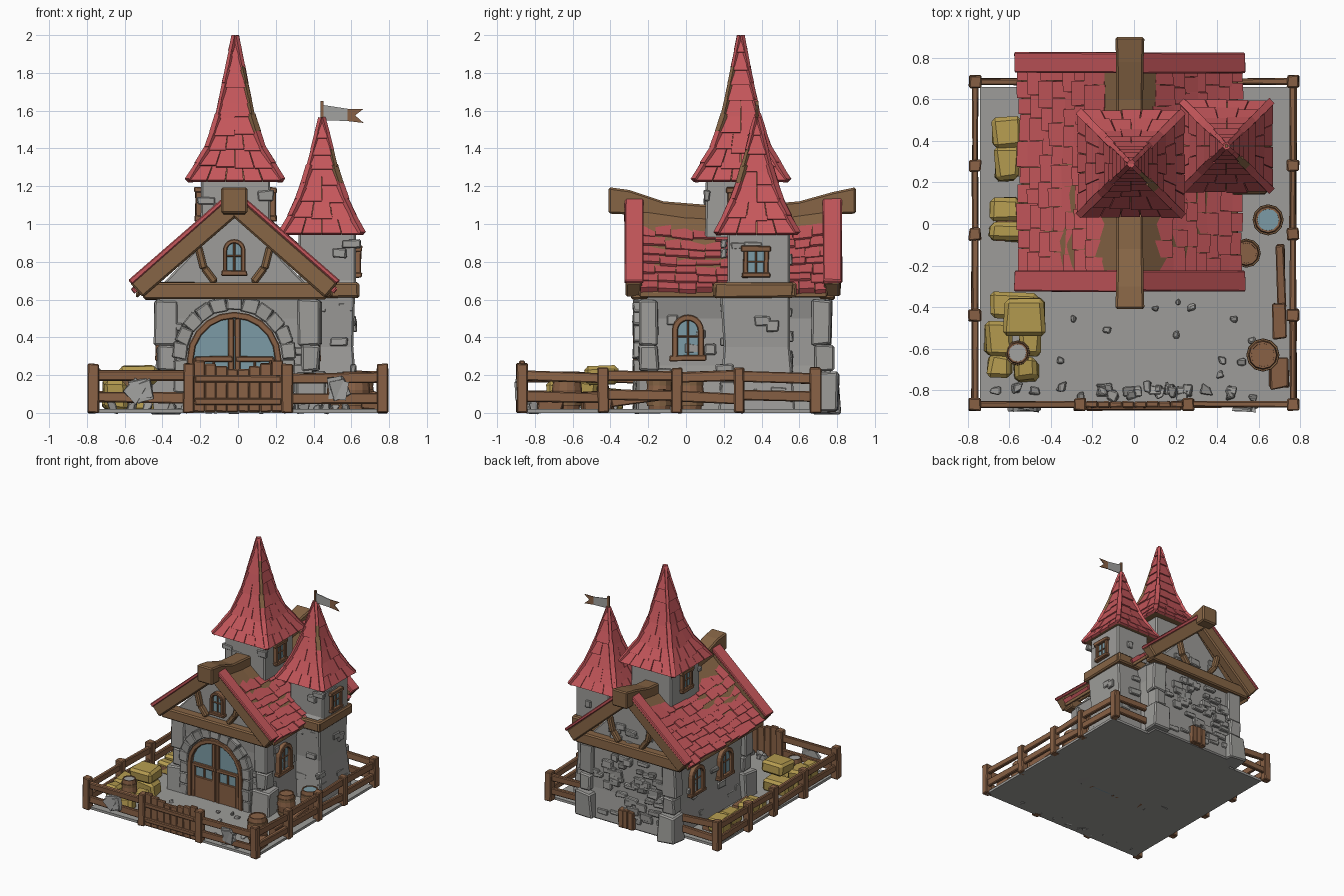
import bpy, bmesh, math, random
from mathutils import Matrix, Vector as V

random.seed(4)
rnd = random.uniform
cube = bpy.data.objects.get("Cube")
if cube:
    bpy.data.objects.remove(cube)


def material(name, *rgb):
    m = bpy.data.materials.new(name)
    m.use_nodes = True
    m.diffuse_color = (*rgb, 1)
    m.node_tree.nodes["Principled BSDF"].inputs["Base Color"].default_value = (*rgb, 1)
    return m


RED = material("red_shingle", .56, .095, .105)
WOOD = material("brown_wood", .25, .12, .06)
TIMBER = material("roof_timber", .24, .13, .06)
STONE = material("grey_stone", .34, .335, .32)
GLASS = material("blue_glass", .2, .33, .38)
STRAW = material("straw", .46, .33, .08)
CLOTH = material("pale_cloth", .36, .36, .35)


def turn(x, y, z, deg=0):
    return Matrix.Translation((x, y, z)) @ Matrix.Rotation(math.radians(deg), 4, 'Z')


class Part:
    """Collects solids of one colour into one object."""
    def __init__(self, name, mat, bevel=0):
        self.name, self.mat, self.bevel = name, mat, bevel
        self.bm, self.M = bmesh.new(), Matrix()

    def loft(self, rings):
        rows = [[self.bm.verts.new(self.M @ V(p)) for p in r] for r in rings]
        n = len(rows[0])
        for a, b in zip(rows, rows[1:]):
            for i in range(n):
                self.bm.faces.new((a[i], a[(i + 1) % n], b[(i + 1) % n], b[i]))
        self.bm.faces.new(rows[0])
        self.bm.faces.new(rows[-1])

    def box(self, c, size, jitter=0, rot=None):
        ring = lambda k: [V(c) + (rot or Matrix.Identity(3)) @ V(
            (x * size[0] / 2 + rnd(-jitter, jitter), y * size[1] / 2 + rnd(-jitter, jitter),
             k * size[2] / 2 + rnd(-jitter, jitter)))
            for x, y in ((-1, -1), (1, -1), (1, 1), (-1, 1))]
        self.loft([ring(-1), ring(1)])

    def bar(self, a, b, w, h, jitter=0):
        d = V(b) - V(a)
        rot = d.to_track_quat('Y', 'Z').to_matrix()
        self.box((V(a) + V(b)) / 2, (w, d.length, h), jitter, rot)

    def blocks(self, rings):
        """Square tapered wall from (x0, x1, y0, y1, z) rings."""
        self.loft([[(a, c, z), (b, c, z), (b, d, z), (a, d, z)] for a, b, c, d, z in rings])

    def shingle(self, a, b, c, d, hint, t=.02):
        a, b, c, d = map(V, (a, b, c, d))
        n = (b - a).cross(d - a).normalized()
        n = n if n.dot(V(hint)) > 0 else -n
        self.loft([[a - n * .005, b - n * .005, c - n * .005, d - n * .005],
                   [a + n * t, b + n * t, c + n * t * .3, d + n * t * .3]])

    def done(self):
        bmesh.ops.recalc_face_normals(self.bm, faces=self.bm.faces)
        me = bpy.data.meshes.new(self.name)
        self.bm.to_mesh(me)
        me.materials.append(self.mat)
        ob = bpy.data.objects.new(self.name, me)
        bpy.context.collection.objects.link(ob)
        if self.bevel:
            m = ob.modifiers.new("worn_edges", 'BEVEL')
            m.width, m.segments = self.bevel, 1


# Ground and house walls
part = Part("floor", STONE)
part.blocks([(-.74, .77, -.87, .66, 0), (-.74, .77, -.87, .66, .02)])
part.done()
walls = Part("house_walls", STONE, .01)
walls.blocks([(-.42, .42, -.24, .76, 0), (-.395, .395, -.23, .74, .25), (-.4, .4, -.23, .74, .5),
              (-.43, .43, -.24, .74, .62)])
walls.loft([[(-.46, y, .62), (.42, y, .62), (-.02, y, 1.08)] for y in (-.22, .72)])
walls.blocks([(.3, .64, .17, .58, 0), (.31, .61, .2, .55, .35), (.3, .62, .18, .55, .63),
              (.32, .625, .22, .55, .7), (.32, .625, .22, .55, .98)])
walls.blocks([(-.2, .175, .1, .48, .8), (-.195, .17, .105, .475, 1.26)])
for x in (-.38, .38):
    for y, dy in ((-.2, .14), (.74, .14)):
        walls.box((x, y, .11), (.15, dy, .22), .012)
        walls.box((x, y - .01 if y > 0 else y, .29), (.1, .1, .13), .008)
        walls.box((x, y - .02 if y > 0 else y, .48), (.12, .1, .24), .008)
walls.done()

# Raised stones on the walls: origin, facing, width, height, count
stones = Part("wall_stones", STONE, .006)
for o, deg, w, h, count in (((0, .75, .05), 180, .62, .52, 55), ((.398, -.02, .05), 90, .36, .5, 5),
                            ((-.398, .25, .05), 270, .8, .5, 10), ((.612, .375, .05), 90, .34, .5, 9),
                            ((-.02, -.228, .1), 0, .74, .45, 8), ((-.02, .72, .68), 180, .42, .16, 9),
                            ((.465, .55, .05), 180, .3, .85, 10), ((.615, .38, .75), 90, .28, .18, 3),
                            ((-.015, .11, 1.0), 0, .34, .2, 5), ((.49, .2, .1), 0, .24, .8, 6)):
    stones.M = turn(*o, deg)
    for i in range(count):
        stones.box((rnd(-w, w) / 2, 0, rnd(0, h)), (rnd(.05, .11), .03, rnd(.03, .06)), .006)
stones.M = Matrix()
for i in range(26):
    stones.box((rnd(-.7, .7), rnd(-.84, -.78), .03), (.045, .04, .05), .016)
for i in range(12):
    stones.box((rnd(-.4, .6), rnd(-.75, -.35), .025), (.03, .03, .03), .01)


# Windows and door
def arch(w, h, n=10):
    r = w / 2
    curve = [(-r * math.cos(math.pi * i / n), h - r + r * math.sin(math.pi * i / n)) for i in range(n + 1)]
    return [(-r, 0), *curve, (r, 0)]


def arch_frame(part, w, h, t, y0, y1):
    part.loft([[(a, y0, b), (a, y1, b), (c, y1, d), (c, y0, d)]
               for (a, b), (c, d) in zip(arch(w, h), arch(w - 2 * t, h - t))])


glass, frames = Part("window_glass", GLASS), Part("window_frames", WOOD, .005)


def window(o, deg, w, h, arched=True):
    glass.M = frames.M = turn(*o, deg)
    shape = arch(w * .9, h * .95) if arched else [(-w * .45, 0), (-w * .45, h), (w * .45, h), (w * .45, 0)]
    glass.loft([[(x, y, z) for x, z in shape] for y in (-.022, -.014)])
    if arched:
        arch_frame(frames, w, h, w * .19, -.045, .03)
    else:
        for s in (-1, 1):
            frames.box((s * w * .42, -.01, h / 2), (w * .2, .06, h), .004)
        frames.box((0, -.015, h), (w * 1.2, .06, .03), .003)
    frames.box((0, -.015, 0), (w * 1.15, .06, .03), .003)
    frames.box((0, -.02, h / 2), (.012, .02, h * .9))
    frames.box((0, -.02, h * .5), (w * .8, .02, .01))


window((.393, .01, .29), 90, .17, .23)
for y in (.08, .45):
    window((-.393, y, .29), 270, .17, .23)
window((-.02, -.215, .74), 0, .12, .18)
window((.612, .37, .73), 90, .13, .14, False)
window((.16, .29, 1.03), 90, .13, .15, False)
window((-.185, .29, 1.03), 270, .13, .15, False)

glass.M = frames.M = stones.M = turn(-.02, -.235, 0)
glass.loft([[(x, y, z) for x, z in arch(.46, .52)] for y in (-.018, -.01)])
arch_frame(frames, .5, .535, .035, -.045, .03)
for x in (-.2, -.018, .018, .2):
    centre = abs(x) < .1
    frames.box((x, -.02, .25 if centre else .15), (.03, .03, .5 if centre else .28), .002)
for x in (-.108, .108):
    frames.box((x, -.018, .1), (.2, .025, .18))
    frames.box((x, -.02, .285), (.2, .035, .03), .002)
    frames.box((x, -.018, .23), (.012, .02, .1))
for i in range(11):
    a = math.pi * (i + .5) / 11
    rot = Matrix.Rotation(math.pi / 2 - a, 3, 'Y')
    stones.box((.29 * math.cos(a), -.01, .29 + .29 * math.sin(a)), (.085, .07, .075), .006, rot)
for s in (-1, 1):
    for z in (.06, .15, .24):
        stones.box((s * .285, -.01, z), (.07, .07, .09), .006)
frames.M = turn(0, .76, 0, 180)
for x in (-.045, 0, .045):
    frames.box((x, -.01, .08), (.046, .05, .15), .004)
for p in (glass, frames, stones):
    p.done()

# Main roof: timber deck, shingle rows, rakes
CX = -.02


def slope(side, s, y, lift=0):
    sag = .05 * s * math.sin(math.pi * (y + .23) / .96) + .015 * math.sin(math.pi * s)
    return V((CX + side * .52 * (1 - s), y, .645 + .475 * s - sag + lift))


timber = Part("roof_timbers", TIMBER, .01)
tiles = Part("main_roof_shingles", RED)
rakes = Part("roof_rake_caps", RED, .006)
for side in (-1, 1):
    timber.loft([[slope(side, 0, y, -.04), slope(side, 1, y, -.04), slope(side, 1, y), slope(side, 0, y)]
                 for y in (-.25, 0, .25, .5, .75)])
    rows = 7
    for i in range(rows):
        y = -.24
        while y < .73:
            y2 = min(y + rnd(.07, .13), .74)
            s0 = max(.74 * i / rows + rnd(-.035, .005), -.02)
            s1 = .74 * (i + 1.3) / rows
            tiles.shingle(slope(side, s0, y), slope(side, s0 + rnd(-.01, .01), y2),
                          slope(side, s1 + rnd(-.01, .03), y2), slope(side, s1, y), (side, 0, 1), rnd(.018, .03))
            y = y2 + .003
    for y in (-.275, .775):
        foot, top = V((CX + side * .515, y, .65)), V((CX, y, 1.1))
        timber.bar(foot, top, .085, .1, .004)
        up = V((side * .036, 0, .042))
        rakes.bar(foot + up, top + up, .1, .026, .003)
# Sagging ridge beam
timber.loft([[(CX - w, y, z - h), (CX + w, y, z - h), (CX + w, y, z), (CX - w, y, z)]
             for y, z, h, w in ((-.41, 1.195, .14, .07), (-.3, 1.18, .13, .066), (-.12, 1.12, .1, .064),
                                (.25, 1.09, .1, .064), (.6, 1.12, .1, .064), (.78, 1.17, .12, .066),
                                (.9, 1.195, .14, .07))])
# Gable beams and braces
for y in (-.245, .745):
    timber.bar((-.5, y, .645), (.47, y, .645), .09, .09, .004)
    for s in (-1, 1):
        timber.bar((CX + s * .1, y + .01, .69), (CX + s * .16, y + .01, .77), .05, .04)
        timber.bar((CX + s * .16, y + .01, .76), (CX + s * .19, y + .01, .88), .05, .04)
# Belt around the side tower
timber.box((.47, .17, .65), (.34, .05, .08), .004)
timber.box((.47, .56, .65), (.34, .05, .08), .004)
timber.box((.62, .36, .65), (.05, .42, .08), .004)
for p in (timber, tiles, rakes):
    p.done()


# Concave square spires, with one bare timber hip
def spire(name, x, y, profile, rows):
    core, tiles = Part(name + "_core", TIMBER), Part(name + "_shingles", RED)
    core.M = turn(x, y, 0)
    core.blocks([(-r, r, -r, r, z) for r, z in profile])
    z0, z1 = profile[0][1], profile[-1][1]

    def rad(z):
        for (ra, za), (rb, zb) in zip(profile, profile[1:]):
            if z <= zb:
                return ra + (rb - ra) * max(0, (z - za) / (zb - za))
        return profile[-1][0]
    for k in range(4):
        tiles.M = turn(x, y, 0, 90 * k)
        for i in range(rows):
            lo, hi = z0 + (z1 - z0) * i / rows, z0 + (z1 - z0) * min(1, (i + 1.15) / rows)
            n = max(1, round(rad(lo) / .05))
            for j in range(n):
                p = lambda f, z: (rad(z) * (2 * f - 1), -rad(z), z)
                b = max(z0, lo - rnd(0, .025))
                tiles.shingle(p(j / n, b), p((j + 1) / n - .01, b), p((j + 1) / n - .01, hi), p(j / n, hi),
                              (0, -1, .5), rnd(.01, .018))
            a, c = rad(lo), rad(hi)
            bare = k == 0 and 2 < i < rows - 2
            hip = core if bare else tiles
            hip.bar((a, -a, lo + .005), (c, -c, hi), .035 if i < 4 else .022, .03, .002)
    tiles.M = turn(x, y, 0)
    r = rad(z1 - .2) + .004
    tiles.blocks([(-r, r, -r, r, z1 - .2), (-.004, .004, -.004, .004, z1)])
    core.done()
    tiles.done()


spire("main_spire", -.015, .29, ((.245, 1.225), (.22, 1.27), (.14, 1.4), (.086, 1.57), (.04, 1.8), (.002, 1.995)), 9)
spire("side_spire", .445, .375, ((.21, .945), (.185, .985), (.122, 1.12), (.072, 1.27), (.036, 1.42), (.002, 1.56)), 7)

# Flag
part = Part("flag_pole", WOOD)
part.bar((.445, .375, 1.45), (.445, .375, 1.65), .016, .016)
part.loft([[(.58, y, 1.545), (.665, y, 1.535), (.62, y, 1.575), (.665, y, 1.61), (.58, y, 1.61)] for y in (.372, .378)])
part.done()
part = Part("flag_cloth", CLOTH)
part.loft([[(.45, y, 1.55), (.58, y, 1.545), (.58, y, 1.61), (.45, y, 1.63)] for y in (.372, .378)])
# Cloths hung on the front fence
for x in (-.52, .51):
    for i in range(3):
        part.box((x + rnd(-.03, .03), -.885, .13 + rnd(-.02, .02)), (.09, .022, .1), .012,
                 Matrix.Rotation(rnd(-.7, .7), 3, 'Y'))
part.done()

# Fence
part = Part("fence", WOOD, .006)
X, F, B = .765, -.868, .685
posts = [(s * X, y) for s in (-1, 1) for y in (F, -.44, -.05, .28, B)]
posts += [(s * .26, F) for s in (-1, 1)]
for x, y in posts:
    h = .26 if y == F else .24
    part.box((x, y, h / 2), (.058, .058, h), .004)
runs = [((s * X, a), (s * X, b)) for s in (-1, 1) for a, b in ((F, -.44), (-.44, -.05), (-.05, .28), (.28, B))]
runs += [((s * X, F), (s * .26, F)) for s in (-1, 1)] + [((-X, B), (-.44, B)), ((X, B), (.44, B))]
for (ax, ay), (bx, by) in runs:
    for z in (.085, .19):
        part.bar((ax, ay, z + rnd(-.012, .012)), (bx, by, z + rnd(-.012, .012)), .03, .055, .004)
# Solid double gate with a dipped top
for i in range(8):
    x = -.206 + i * .0589
    h = .22 + .05 * abs(x) / .2
    part.box((x, F, h / 2 + .005), (.062, .03, h), .002)
for z in (.06, .18):
    part.box((0, F - .018, z), (.46, .02, .035), .003)
# Timber offcuts along the side fence
part.box((.7, -.47, .07), (.07, .16, .1), .012)
part.box((.7, -.72, .05), (.08, .14, .06), .012)
part.bar((.71, -.4, .06), (.7, -.1, .1), .04, .06, .006)
part.done()


# Barrels and buckets
def barrel(name, x, y, r, h, lid):
    disc = lambda q, z: [(x + q * math.cos(i * math.pi / 6), y + q * math.sin(i * math.pi / 6), z) for i in range(12)]
    p = Part(name, WOOD)
    p.loft([disc(r * .82, .02), disc(r, .02 + h * .5), disc(r * .82, .02 + h), disc(r * .7, .02 + h), disc(r * .68, h)])
    p.done()
    p = Part(name + "_hoops", TIMBER)
    for f in (.2, .8):
        p.loft([disc(r * .96, h * f), disc(r * .98, h * f + .025)])
    p.done()
    p = Part(name + "_lid", lid)
    p.loft([disc(r * .7, h + .008), disc(r * .7, h + .015)])
    p.done()


barrel("water_barrel", .645, .02, .075, .18, GLASS)
barrel("side_barrel", .54, -.14, .07, .18, WOOD)
barrel("front_barrel", .62, -.63, .08, .2, WOOD)
barrel("feed_bucket", -.56, -.62, .06, .19, CLOTH)

# Straw bales: position, size
part = Part("straw_bales", STRAW, .02)
for x, y, z, a, b, h in ((-.61, .44, .08, .13, .16, .13), (-.61, .29, .08, .12, .15, .12), (-.62, .07, .07, .15, .1, .1),
                         (-.61, -.03, .06, .17, .1, .09), (-.57, -.4, .07, .24, .13, .12), (-.53, -.45, .19, .2, .17, .1),
                         (-.65, -.55, .1, .12, .16, .16), (-.64, -.68, .09, .12, .12, .14), (-.52, -.7, .06, .12, .1, .1),
                         (-.5, -.57, .06, .1, .12, .08)):
    part.box((x, y, z), (a, b, h), .015)
part.done()
# Wooden feed troughs under the side bales
part = Part("feed_troughs", WOOD)
for y, w in ((.36, .26), (.02, .2)):
    part.box((-.58, y, .05), (.16, w, .06), .006)
part.done()
